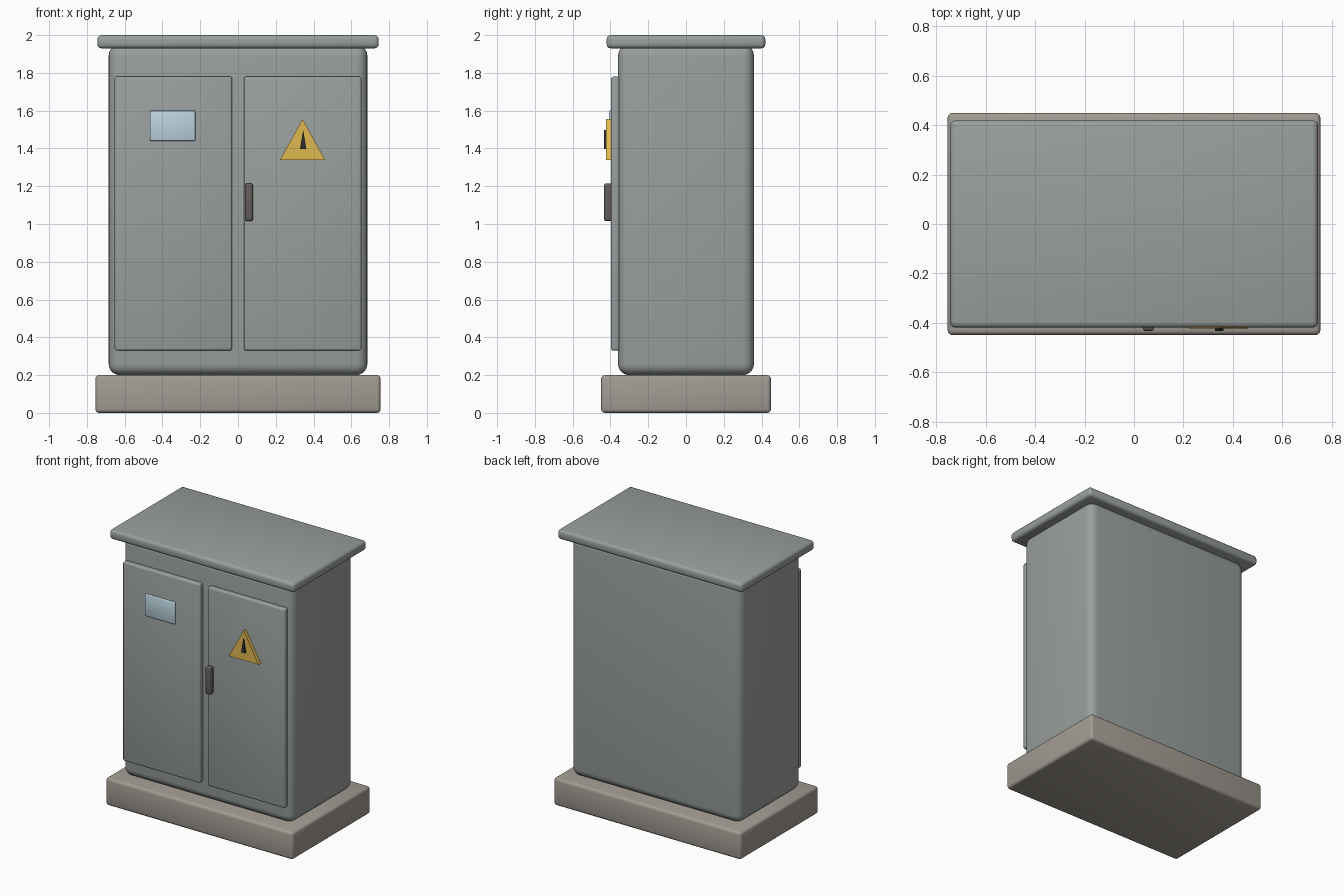
import bpy, bmesh
from mathutils import Vector

if "Cube" in bpy.data.objects:
    bpy.data.objects.remove(bpy.data.objects["Cube"])


def material(name, rgb):
    m = bpy.data.materials.new(name)
    m.diffuse_color = (*rgb, 1)
    m.use_nodes = True
    m.node_tree.nodes["Principled BSDF"].inputs["Base Color"].default_value = m.diffuse_color
    return m


PAINT = material("grey_paint", (0.32, 0.35, 0.34))
CONCRETE = material("concrete", (0.36, 0.33, 0.29))
DARK = material("dark_metal", (0.12, 0.11, 0.10))
BLUE = material("plate_blue", (0.50, 0.66, 0.74))
YELLOW = material("warning_yellow", (0.75, 0.48, 0.08))
BLACK = material("mark_black", (0.03, 0.03, 0.03))


def finish(name, bm, mat, bevel=0.0, segments=3):
    bmesh.ops.recalc_face_normals(bm, faces=bm.faces)
    mesh = bpy.data.meshes.new(name)
    bm.to_mesh(mesh)
    bm.free()
    mesh.materials.append(mat)
    ob = bpy.data.objects.new(name, mesh)
    bpy.context.collection.objects.link(ob)
    if bevel:
        mod = ob.modifiers.new("rounding", "BEVEL")
        mod.width, mod.segments = bevel, segments
        for p in mesh.polygons:
            p.use_smooth = True
    return ob


def box(name, x, y, z, mat, bevel, segments=3):
    """Rounded box from (min, max) ranges."""
    bm = bmesh.new()
    bmesh.ops.create_cube(bm, size=1)
    lo, hi = Vector((x[0], y[0], z[0])), Vector((x[1], y[1], z[1]))
    for v in bm.verts:
        v.co = (lo + hi) / 2 + v.co * (hi - lo)
    return finish(name, bm, mat, bevel, segments)


def triangle(name, cx, half, z, y, mat):
    """Upright triangular plate."""
    bm = bmesh.new()
    pts = [(cx - half, z[0]), (cx + half, z[0]), (cx, z[1])]
    face = bm.faces.new([bm.verts.new((px, y[0], pz)) for px, pz in pts])
    new = bmesh.ops.extrude_face_region(bm, geom=[face])["geom"]
    for v in new:
        if isinstance(v, bmesh.types.BMVert):
            v.co.y = y[1]
    return finish(name, bm, mat)


# Plinth, cabinet and roof
box("plinth", (-0.755, 0.755), (-0.45, 0.45), (0, 0.2), CONCRETE, 0.02)
box("cabinet_body", (-0.685, 0.685), (-0.36, 0.36), (0.2, 1.95), PAINT, 0.06, 5)
box("roof", (-0.745, 0.745), (-0.42, 0.42), (1.93, 2.0), PAINT, 0.022)

# Double doors
for side, cx in (("left", -0.342), ("right", 0.342)):
    box(side + "_door", (cx - 0.311, cx + 0.311), (-0.397, -0.352), (0.33, 1.78), PAINT, 0.012)

# Door furniture
box("door_handle", (0.036, 0.08), (-0.434, -0.39), (1.015, 1.215), DARK, 0.012)
box("name_plate", (-0.467, -0.226), (-0.408, -0.39), (1.44, 1.6), BLUE, 0.005, 2)

# Warning sign
triangle("warning_sign", 0.342, 0.12, (1.338, 1.555), (-0.423, -0.39), YELLOW)
triangle("warning_mark", 0.345, 0.017, (1.397, 1.497), (-0.433, -0.42), BLACK)
